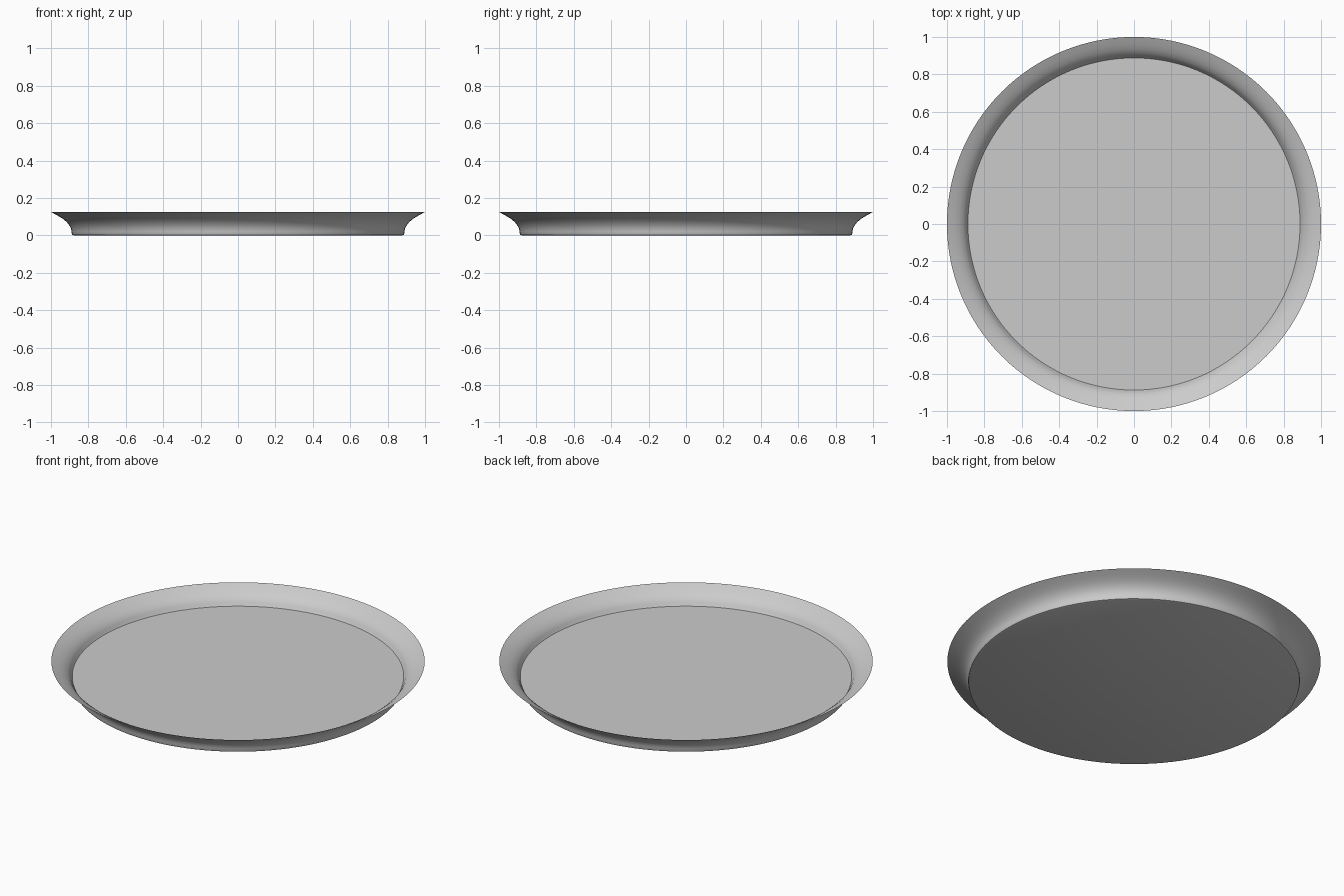
import bpy, bmesh, math

if "Cube" in bpy.data.objects:
    bpy.data.objects.remove(bpy.data.objects["Cube"])

SEGMENTS = 128


def lathe(name, profile):
    """Spin an (r, z) profile that begins and ends on the axis."""
    bm = bmesh.new()
    verts = [bm.verts.new((r, 0, z)) for r, z in profile]
    edges = [bm.edges.new(p) for p in zip(verts, verts[1:])]
    bmesh.ops.spin(bm, geom=verts + edges, cent=(0, 0, 0), axis=(0, 0, 1),
                   angle=2 * math.pi, steps=SEGMENTS, use_merge=True)
    bmesh.ops.remove_doubles(bm, verts=bm.verts, dist=1e-5)
    bmesh.ops.recalc_face_normals(bm, faces=bm.faces)
    mesh = bpy.data.meshes.new(name)
    bm.to_mesh(mesh)
    bm.free()
    obj = bpy.data.objects.new(name, mesh)
    bpy.context.collection.objects.link(obj)
    bpy.context.view_layer.objects.active = obj
    obj.select_set(True)
    bpy.ops.object.shade_smooth_by_angle(angle=math.radians(35))
    return obj


# Flared outer wall from the foot up to the thin rim
outer = [(0.878, 0), (0.886, 0.003), (0.889, 0.010), (0.890, 0.022),
         (0.894, 0.038), (0.902, 0.054), (0.916, 0.072), (0.938, 0.090),
         (0.966, 0.107), (1.0, 0.125)]
# Inner wall, close to the outer one, down to the flat floor
inner = [(0.963, 0.108), (0.935, 0.092), (0.912, 0.074), (0.899, 0.056),
         (0.893, 0.043), (0.888, 0.036)]

lathe("serving_tray", [(0, 0)] + outer + inner + [(0, 0.036)])
